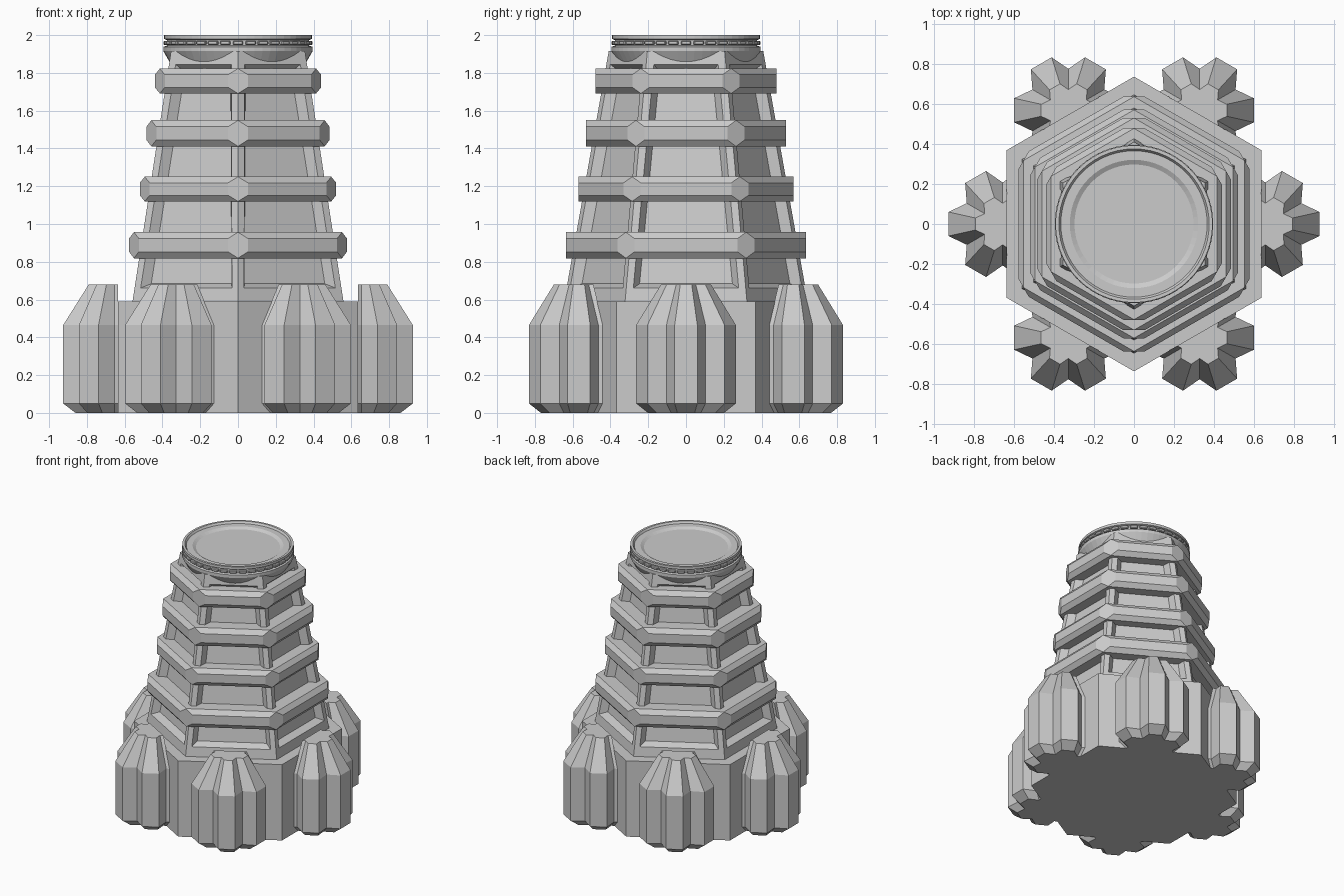
import bpy, bmesh
from math import sin, cos, pi, radians
from mathutils import Vector, Matrix

if "Cube" in bpy.data.objects:
    bpy.data.objects.remove(bpy.data.objects["Cube"])


def finish(bm, name):
    bmesh.ops.recalc_face_normals(bm, faces=bm.faces)
    me = bpy.data.meshes.new(name)
    bm.to_mesh(me)
    bm.free()
    ob = bpy.data.objects.new(name, me)
    bpy.context.collection.objects.link(ob)
    return ob


def loft(outline, sections, closed=False):
    """Stack scaled copies (scale, z) of a flat outline; cap the ends or close the loop."""
    bm = bmesh.new()
    rings = [[bm.verts.new((x * s, y * s, z)) for x, y in outline] for s, z in sections]
    n = len(outline)
    pairs = list(zip(rings, rings[1:])) + ([(rings[-1], rings[0])] if closed else [])
    for a, b in pairs:
        for i in range(n):
            j = (i + 1) % n
            bm.faces.new((a[i], a[j], b[j], b[i]))
    if not closed:
        bm.faces.new(rings[0][::-1])
        bm.faces.new(rings[-1])
    bmesh.ops.recalc_face_normals(bm, faces=bm.faces)
    return bm


def polygon(n, start=0.0):
    return [(cos(start + 2 * pi * i / n), sin(start + 2 * pi * i / n)) for i in range(n)]


def cut(bm, point, normal):
    """Slice off everything beyond the plane and close the opening."""
    geom = bm.verts[:] + bm.edges[:] + bm.faces[:]
    res = bmesh.ops.bisect_plane(bm, geom=geom, dist=1e-5, plane_co=point,
                                 plane_no=normal, clear_outer=True)
    bmesh.ops.holes_fill(bm, edges=[e for e in bm.edges if e.is_boundary], sides=0)


HEX = polygon(6, radians(30))
APO = cos(pi / 6)


def tower_r(z):
    return 0.645 - 0.178 * (z - 0.59)


# Hexagonal base block
finish(loft(HEX, [(0.735, 0), (0.735, 0.59)]), "base_block")

# Tapered tower with a recessed panel on each side
bm = loft(HEX, [(tower_r(z), z) for z in (0.58, 0.625, 1.885, 1.915)])
panels = [f for f in bm.faces if f.calc_area() > 0.3 and abs(f.normal.z) < 0.5]
bmesh.ops.inset_individual(bm, faces=panels, thickness=0.055, depth=0)
bmesh.ops.inset_individual(bm, faces=panels, thickness=0.045, depth=-0.05)
finish(bm, "tower")

# Chamfered bands around the tower, corners cut flat
for k, (z, apothem, h) in enumerate([(0.888, 0.577, 0.07), (1.185, 0.52, 0.066),
                                     (1.48, 0.485, 0.07), (1.757, 0.44, 0.067)]):
    prof = [(apothem - 0.13, -h), (apothem - 0.027, -h), (apothem, -h / 2),
            (apothem, h / 2), (apothem - 0.027, h), (apothem - 0.13, h)]
    bm = loft(HEX, [(a / APO, z + dz) for a, dz in prof], closed=True)
    for x, y in HEX:
        d = Vector((x, y, 0))
        cut(bm, d * ((apothem - 0.027) / APO + 0.001), d)
    finish(bm, f"band_{k + 1}")

# Six fluted pods around the base
star = []
for i in range(6):
    for deg, r in ((-12.5, 0.277), (12.5, 0.277), (30, 0.207)):
        a = radians(60 * i + deg)
        star.append((r * cos(a), r * sin(a)))
for k in range(6):
    bm = loft(star, [(0.76, 0), (1, 0.05), (1, 0.465), (0.5, 0.68)])
    bmesh.ops.translate(bm, verts=bm.verts, vec=(0.655, 0, 0))
    cut(bm, Vector((0.634, 0, 0)), Vector((-1, 0, 0)))
    bmesh.ops.rotate(bm, verts=bm.verts, matrix=Matrix.Rotation(k * pi / 3, 3, 'Z'))
    finish(bm, f"pod_{k + 1}")

# Round collar with flared underside, side groove and dished top
collar = [(0.335, 1.81), (0.395, 1.915), (0.395, 1.938), (0.377, 1.944), (0.377, 1.974),
          (0.392, 1.98), (0.392, 2.0), (0.375, 2.0), (0.365, 1.985), (0.32, 1.985),
          (0.297, 1.972)]
finish(loft(polygon(56), collar), "top_collar")

# Beads set in the collar groove
bm = bmesh.new()
count = 36
for i in range(count):
    m = (Matrix.Rotation(2 * pi * i / count, 4, 'Z') @ Matrix.Translation((0.38, 0, 1.959))
         @ Matrix.Diagonal((0.03, 0.054, 0.022, 1)))
    bmesh.ops.create_cube(bm, size=1, matrix=m)
bmesh.ops.bevel(bm, geom=bm.edges[:], offset=0.005, segments=1, affect='EDGES')
finish(bm, "collar_beads")
